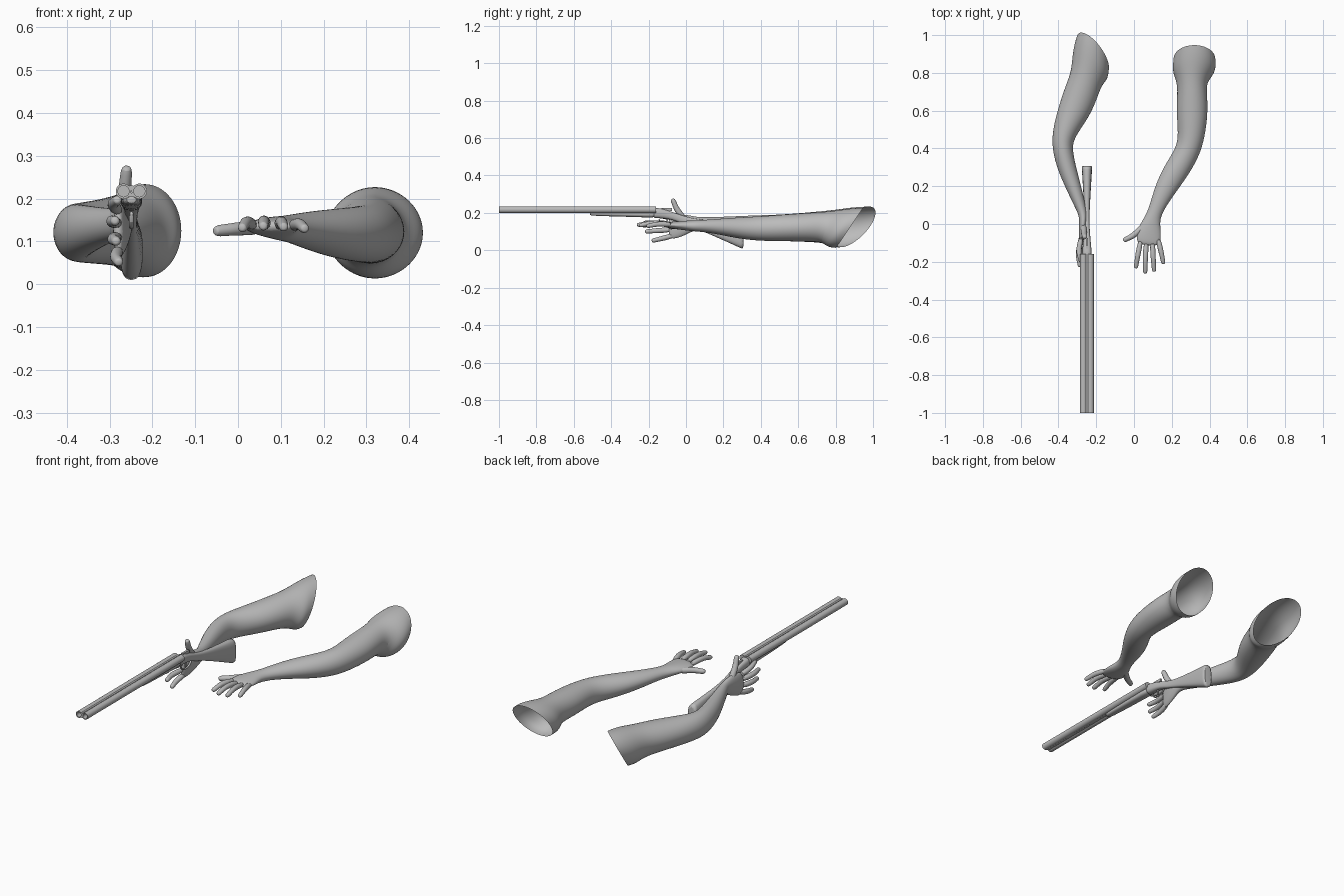
import bpy, bmesh, math
from mathutils import Vector

grey = bpy.data.materials.new("plain_grey")
grey.diffuse_color = (0.5, 0.5, 0.5, 1)


def finish(name, bm, subsurf=0, angle=40):
    bmesh.ops.recalc_face_normals(bm, faces=bm.faces)
    me = bpy.data.meshes.new(name)
    bm.to_mesh(me)
    bm.free()
    me.materials.append(grey)
    ob = bpy.data.objects.new(name, me)
    bpy.context.collection.objects.link(ob)
    if subsurf:
        ob.modifiers.new("smooth", 'SUBSURF').levels = subsurf
        ob.modifiers["smooth"].render_levels = subsurf
    bpy.ops.object.select_all(action='DESELECT')
    bpy.context.view_layer.objects.active = ob
    ob.select_set(True)
    bpy.ops.object.shade_smooth_by_angle(angle=math.radians(angle))
    return ob


def loft(name, rings, sides=16, cap=(True, True), power=1.0, subsurf=2):
    """Skin over rings of (centre, half axis a, half axis b); power < 1 is boxier."""
    bm = bmesh.new()
    rows = []
    for c, a, b in rings:
        row = []
        for i in range(sides):
            t = 2 * math.pi * i / sides
            s, k = math.sin(t), math.cos(t)
            row.append(bm.verts.new(Vector(c)
                       + Vector(a) * math.copysign(abs(k) ** power, k)
                       + Vector(b) * math.copysign(abs(s) ** power, s)))
        rows.append(row)
    for r, q in zip(rows, rows[1:]):
        for i in range(sides):
            j = (i + 1) % sides
            bm.faces.new((r[i], r[j], q[j], q[i]))
    if cap[0]:
        bm.faces.new(rows[0])
    if cap[1]:
        bm.faces.new(rows[-1])
    return finish(name, bm, subsurf)


def arm(name, table):
    """Each row: x, y, z, half width, half height, yaw, pitch (open at the shoulder)."""
    rings = []
    for x, y, z, w, h, yaw, pitch in table:
        t, p = math.radians(yaw), math.radians(pitch)
        rings.append(((x, y, z), (w * math.cos(t), w * math.sin(t), 0),
                      (0, h * math.sin(p), h * math.cos(p))))
    loft(name, rings, cap=(True, False))


def finger(name, pts, r):
    pts = [Vector(p) for p in pts]
    d = (pts[-1] - pts[0]).normalized()
    a = d.orthogonal().normalized()
    b = d.cross(a)
    tip = pts[-1]
    path = [(pts[0], 1.15), (pts[1], 1.1), (pts[1].lerp(tip, .5), .95),
            (tip - d * r, .95), (tip - d * r * .2, .75), (tip, .4)]
    loft(name, [(p, a * r * s, b * r * s) for p, s in path], sides=10, subsurf=1)


def box(name, x, y, z):
    bm = bmesh.new()
    bmesh.ops.create_cube(bm, size=1)
    for v in bm.verts:
        v.co = [lo + (hi - lo) * (k + .5) for k, (lo, hi) in zip(v.co, (x, y, z))]
    finish(name, bm)


# Arms, from the knuckles to the open shoulder
arm("free_arm", [
    (.078, -.115, .135, .056, .012, -4, 0), (.076, -.08, .135, .066, .018, -5, 0),
    (.082, -.03, .133, .062, .024, -8, 0), (.092, .01, .132, .048, .027, -14, 0),
    (.106, .05, .130, .039, .030, -22, 0), (.125, .10, .130, .042, .033, -28, 0),
    (.172, .20, .125, .060, .046, -30, 0), (.235, .30, .118, .069, .060, -28, 0),
    (.294, .40, .116, .066, .067, -18, 0), (.306, .50, .119, .076, .072, -5, 0),
    (.308, .60, .122, .085, .076, 0, 0), (.308, .69, .125, .080, .080, 0, 5),
    (.306, .75, .125, .080, .088, 0, 16), (.315, .80, .121, .111, .112, 0, 26),
    (.320, .84, .120, .117, .126, 0, 31), (.320, .875, .120, .113, .132, 0, 34)])
arm("gun_arm", [
    (-.280, -.095, .122, .011, .058, 0, 0), (-.276, -.06, .125, .017, .066, 0, 0),
    (-.270, -.01, .135, .021, .058, 5, 0), (-.268, .03, .142, .023, .043, 8, 0),
    (-.272, .06, .143, .025, .036, 12, 0), (-.286, .10, .140, .030, .037, 16, 0),
    (-.322, .20, .134, .041, .046, 18, 0), (-.357, .30, .127, .050, .058, 17, 0),
    (-.381, .40, .121, .054, .068, 8, 0), (-.372, .48, .120, .064, .071, -14, 0),
    (-.316, .60, .122, .088, .077, -22, 0), (-.278, .70, .125, .092, .084, -23, 2),
    (-.252, .77, .125, .090, .094, -25, 12), (-.234, .83, .124, .112, .116, -33, 24),
    (-.226, .87, .124, .119, .130, -39, 31), (-.218, .905, .125, .118, .136, -42, 35)])

# Hands: across (thumb side positive), forward, and out of the back of the hand
digits = {
    "index_finger": ((.058, .13, 0), (.074, .21, .012), (.086, .285, -.004)),
    "middle_finger": ((.030, .14, 0), (.035, .23, .014), (.036, .312, 0)),
    "ring_finger": ((-.002, .14, 0), (-.006, .22, .012), (-.012, .302, -.002)),
    "little_finger": ((-.030, .12, 0), (-.047, .19, .006), (-.062, .262, -.006)),
    "thumb": ((.035, .05, -.004), (.088, .105, -.006), (.150, .140, -.012))}
for part, pts in digits.items():
    r = .0155 if part == "thumb" else .0135
    finger("free_" + part, [(.095 - u, .05 - v, .136 + n) for u, v, n in pts], r)
    lift = 1.08 if part == "thumb" else 1
    bend = 0 if part == "thumb" else .05
    finger("gun_" + part, [(-.272 - bend * v - n, .05 - v * .89, .112 + u * lift)
                           for u, v, n in pts], r)

# Twin barrels with open bores, and the ribs between them
GX = -.249
for side, s in (("left", -1), ("right", 1)):
    x = GX + s * .0185
    loft(side + "_barrel", [((x, y, .217), (r, 0, 0), (0, 0, r)) for y, r in
                            ((-.9, .013), (-1, .013), (-1, .018), (-.16, .018))],
         sides=24, subsurf=0)
box("top_rib", (GX - .005, GX + .005), (-1, -.16), (.219, .231))
box("lower_rib", (GX - .006, GX + .006), (-1, -.16), (.204, .213))

# Fore-end under the barrels
loft("fore_end", [((GX, y, z), (w, 0, 0), (0, 0, h)) for y, z, w, h in
     ((-.515, .197, .012, .009), (-.50, .196, .020, .012), (-.35, .194, .024, .014),
      (-.20, .192, .026, .017), (-.16, .192, .026, .018))], power=.8, subsurf=1)

# Receiver, grip and stock: y, top z, bottom z, half width
stock = ((-.175, .226, .172, .024), (-.165, .228, .172, .026), (-.12, .222, .170, .023),
         (-.07, .204, .163, .018), (-.02, .186, .142, .014), (.04, .170, .122, .013),
         (.12, .160, .088, .017), (.22, .151, .044, .023), (.30, .145, .007, .028),
         (.308, .144, .004, .028))
loft("stock", [((GX, y, (t + b) / 2), (w, 0, 0), (0, 0, (t - b) / 2))
               for y, t, b, w in stock], power=.75, subsurf=1)

# Top lever, trigger and trigger guard
box("top_lever", (GX - .006, GX + .006), (-.13, -.075), (.210, .226))
box("trigger", (GX - .003, GX + .003), (-.105, -.097), (.140, .170))
guard = [(-.145, .172), (-.14, .145), (-.12, .132), (-.09, .130), (-.065, .140), (-.05, .158)]
loft("trigger_guard", [((GX, y, z), (.006, 0, 0), (0, .003, .003)) for y, z in guard],
     sides=8, subsurf=1)
